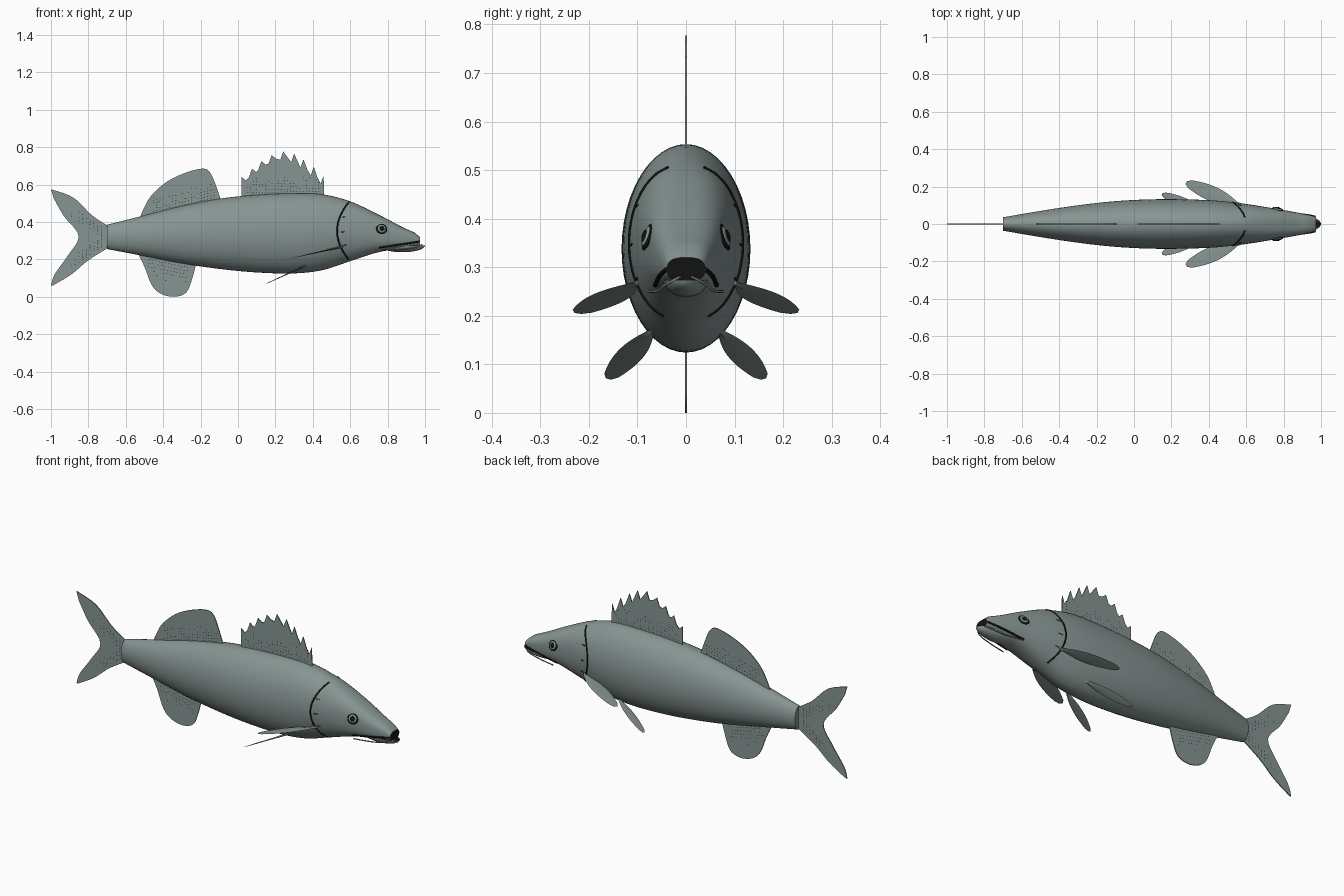
import bpy, bmesh, math, random
from mathutils import Vector

random.seed(4)
if "Cube" in bpy.data.objects:
    bpy.data.objects.remove(bpy.data.objects["Cube"], do_unlink=True)


def material(name, colour):
    mat = bpy.data.materials.new(name)
    mat.use_nodes = True
    mat.diffuse_color = (*colour, 1)
    mat.node_tree.nodes["Principled BSDF"].inputs["Base Color"].default_value = (*colour, 1)
    return mat


SKIN = material("grey green skin", (0.24, 0.30, 0.29))
DARK = material("black marking", (0.006, 0.006, 0.006))


def finish(bm, name, materials, smooth=True):
    bmesh.ops.recalc_face_normals(bm, faces=bm.faces)
    mesh = bpy.data.meshes.new(name)
    bm.to_mesh(mesh)
    bm.free()
    for mat in materials:
        mesh.materials.append(mat)
    obj = bpy.data.objects.new(name, mesh)
    bpy.context.collection.objects.link(obj)
    if smooth:
        bpy.ops.object.select_all(action='DESELECT')
        obj.select_set(True)
        bpy.context.view_layer.objects.active = obj
        bpy.ops.object.shade_smooth_by_angle(angle=math.radians(40))
    return obj


# Body stations: x, top, bottom, half width
STATIONS = [(-0.7, 0.385, 0.255, 0.036), (-0.5, 0.435, 0.217, 0.07), (-0.3, 0.485, 0.178, 0.1),
            (-0.1, 0.524, 0.149, 0.122), (0.1, 0.545, 0.13, 0.132), (0.3, 0.553, 0.125, 0.131),
            (0.45, 0.548, 0.142, 0.124), (0.6, 0.51, 0.19, 0.107), (0.75, 0.44, 0.238, 0.083),
            (0.88, 0.372, 0.258, 0.06), (0.95, 0.34, 0.268, 0.045), (0.972, 0.32, 0.272, 0.039)]


def station(x):
    """Top, bottom and half width at x, by smooth interpolation."""
    last = len(STATIONS) - 1
    i = max(k for k in range(last) if STATIONS[k][0] <= x or k == 0)

    def slope(k, c):
        a, b = STATIONS[max(k - 1, 0)], STATIONS[min(k + 1, last)]
        return (b[c] - a[c]) / (b[0] - a[0])
    a, b = STATIONS[i], STATIONS[i + 1]
    w = b[0] - a[0]
    t = (x - a[0]) / w
    return [a[c] * (1 + 2 * t) * (1 - t) ** 2 + b[c] * t * t * (3 - 2 * t)
            + w * (slope(i, c) * t * (1 - t) ** 2 - slope(i + 1, c) * t * t * (1 - t))
            for c in (1, 2, 3)]


def power(x):
    return 2 + 0.7 * max(0, min(1, (x - 0.55) / 0.25))


def on_skin(x, z, side, lift=0.0):
    """Point on the flank at given x and z."""
    top, bottom, half = station(x)
    f = min(1, abs(z - (top + bottom) / 2) / ((top - bottom) / 2))
    return Vector((x, side * (half * (1 - f ** power(x)) ** (1 / power(x)) + lift), z))


def loft_body():
    bm = bmesh.new()
    rings, steps, sides = [], 60, 48
    for i in range(steps + 1):
        x = STATIONS[0][0] + (STATIONS[-1][0] - STATIONS[0][0]) * i / steps
        top, bottom, half = station(x)
        ring = []
        for k in range(sides):
            c, s = math.cos(math.tau * k / sides), math.sin(math.tau * k / sides)
            e = 2 / power(x)
            ring.append(bm.verts.new((x, math.copysign(abs(c) ** e, c) * half,
                                      (top + bottom) / 2 + math.copysign(abs(s) ** e, s) * (top - bottom) / 2)))
        rings.append(ring)
    for a, b in zip(rings, rings[1:]):
        for k in range(sides):
            bm.faces.new((a[k], a[k - 1], b[k - 1], b[k]))
    bm.faces.new(rings[0])
    bm.faces.new(rings[-1]).material_index = 1  # open mouth
    finish(bm, "body", [SKIN, DARK])


def rounded(points, per=5):
    """Open Catmull-Rom path through the points."""
    pts = [Vector(p) for p in points]
    out = []
    for i in range(len(pts) - 1):
        p, a, b, q = pts[max(i - 1, 0)], pts[i], pts[i + 1], pts[min(i + 2, len(pts) - 1)]
        for k in range(per):
            t = k / per
            out.append(a + 0.5 * t * (b - p + t * (2 * p - 5 * a + 4 * b - q + t * (3 * (a - b) + q - p))))
    return out + [pts[-1]]


def plate(name, outline, thick=0.005):
    """Upright fin in the middle plane from an x, z outline."""
    bm = bmesh.new()
    face = bm.faces.new([bm.verts.new((x, -thick / 2, z)) for x, z in outline])
    new = bmesh.ops.extrude_face_region(bm, geom=[face])["geom"]
    bmesh.ops.translate(bm, vec=(0, thick, 0), verts=[v for v in new if isinstance(v, bmesh.types.BMVert)])
    bmesh.ops.triangulate(bm, faces=[f for f in bm.faces if len(f.verts) > 4])
    return finish(bm, name, [SKIN], smooth=False)


def speckles(name, start, end, root, rise, rays, rows):
    """Small dark flecks in rows along the fin rays, on both faces."""
    bm = bmesh.new()
    start, end, root, rise = (Vector(v) for v in (start, end, root, rise))
    for i in range(rays):
        base = start.lerp(end, (i + 0.5) / rays)
        for j in range(rows):
            if random.random() < j / rows:
                continue
            c = base + root + rise * (j / rows)
            for y in (-0.0031, 0.0031):
                bm.faces.new([bm.verts.new((c.x + dx, y, c.y + dz)) for dx, dz in
                              ((-0.004, 0), (0, -0.002), (0.004, 0), (0, 0.002))])
    finish(bm, name, [DARK], smooth=False)


def tube(name, points, radius, mat):
    curve = bpy.data.curves.new(name, 'CURVE')
    curve.dimensions = '3D'
    curve.bevel_depth, curve.bevel_resolution, curve.use_fill_caps = radius, 2, True
    spline = curve.splines.new('POLY')
    spline.points.add(len(points) - 1)
    for p, co in zip(spline.points, points):
        p.co = (*co, 1)
    curve.materials.append(mat)
    bpy.context.collection.objects.link(bpy.data.objects.new(name, curve))


def paddle(name, root, tip, across, side):
    """Leaf-shaped paired fin, slightly thicker down the middle."""
    bm = bmesh.new()
    flip = Vector((1, side, 1))
    root, tip, across = (Vector(v) * flip for v in (root, tip, across))
    normal = (tip - root).cross(across).normalized() * 0.005
    rows, steps = [], 14
    for i in range(steps + 1):
        t = i / steps
        width = 0.16 + 0.9 * math.sin(math.pi * min(1, t * 0.88) ** 0.9)
        if i == steps:
            width *= 0.5
        mid = root.lerp(tip, t)
        rows.append([bm.verts.new(mid + v) for v in
                     (across * width, normal * (1.1 - t), -across * width, -normal * (1.1 - t))])
    for a, b in zip(rows, rows[1:]):
        for k in range(4):
            bm.faces.new((a[k], a[k - 1], b[k - 1], b[k]))
    bm.faces.new(rows[0])
    bm.faces.new(rows[-1])
    finish(bm, name, [SKIN])


def disc(name, centre, normal, radius, depth, mat):
    bm = bmesh.new()
    bmesh.ops.create_uvsphere(bm, u_segments=24, v_segments=12, radius=1)
    bmesh.ops.scale(bm, vec=(radius, radius, depth), verts=bm.verts)
    bmesh.ops.rotate(bm, matrix=Vector((0, 0, 1)).rotation_difference(normal).to_matrix(), verts=bm.verts)
    bmesh.ops.translate(bm, vec=centre, verts=bm.verts)
    finish(bm, name, [mat])


loft_body()

# Lower jaw: a scoop with a dark inside
bm = bmesh.new()
bmesh.ops.create_uvsphere(bm, u_segments=32, v_segments=16, radius=1)
bmesh.ops.bisect_plane(bm, geom=bm.verts[:] + bm.edges[:] + bm.faces[:], plane_co=(0, 0, 0),
                       plane_no=(0, 0, 1), clear_outer=True)
bmesh.ops.holes_fill(bm, edges=[e for e in bm.edges if e.is_boundary])
for f in bm.faces:
    f.material_index = int(len(f.verts) > 4)
for v in bm.verts:
    v.co = Vector((0.88 + 0.12 * v.co.x, 0.045 * v.co.y, 0.274 + 0.036 * v.co.z))
finish(bm, "lower_jaw", [SKIN, DARK])

# Spiny front dorsal fin
spikes = [(0.02, 0.64), (0.075, 0.685), (0.125, 0.725), (0.18, 0.757), (0.242, 0.777),
          (0.3, 0.765), (0.35, 0.735), (0.405, 0.695), (0.458, 0.65)]
outline = [(0.02, 0.52)]
for a, b in zip(spikes, spikes[1:]):
    outline += [a, (a[0] + 0.022, min(a[1], b[1]) - 0.018), (b[0] - 0.016, b[1] - 0.045)]
plate("spiny_dorsal_fin", outline + [spikes[-1], (0.46, 0.53)])

# Soft fins and tail
plate("rear_dorsal_fin", rounded([(-0.53, 0.41), (-0.5, 0.48), (-0.46, 0.545), (-0.38, 0.615), (-0.28, 0.663),
                                  (-0.19, 0.685), (-0.15, 0.665), (-0.12, 0.6), (-0.085, 0.5)]))
plate("anal_fin", rounded([(-0.54, 0.24), (-0.5, 0.16), (-0.46, 0.06), (-0.41, 0.015), (-0.34, 0.0),
                           (-0.28, 0.02), (-0.25, 0.08), (-0.22, 0.19)]))
plate("tail_fin", rounded([(-0.68, 0.37), (-0.78, 0.435), (-0.88, 0.53), (-1, 0.575)])
      + rounded([(-0.985, 0.525), (-0.93, 0.43), (-0.852, 0.325), (-0.91, 0.22), (-0.98, 0.12), (-1, 0.06)])
      + rounded([(-0.99, 0.06), (-0.89, 0.12), (-0.8, 0.195), (-0.68, 0.27)]))
speckles("spiny_dorsal_flecks", (0.04, 0.545), (0.44, 0.555), (0, 0.01), (0, 0.09), 24, 6)
speckles("rear_dorsal_flecks", (-0.46, 0.445), (-0.12, 0.52), (0, 0.01), (0, 0.09), 20, 6)
speckles("anal_flecks", (-0.48, 0.21), (-0.26, 0.165), (0, -0.01), (-0.02, -0.11), 13, 6)
speckles("tail_upper_flecks", (-0.73, 0.32), (-0.73, 0.38), (0, 0), (-0.18, 0.12), 6, 9)
speckles("tail_lower_flecks", (-0.73, 0.26), (-0.73, 0.32), (0, 0), (-0.18, -0.12), 6, 9)

# Paired parts
for side, label in ((1, "left"), (-1, "right")):
    paddle(label + "_pectoral_fin", (0.56, 0.1, 0.268), (0.28, 0.222, 0.205), (0.02, 0.033, 0.005), side)
    paddle(label + "_pelvic_fin", (0.37, 0.07, 0.17), (0.15, 0.16, 0.07), (0.01, 0.024, 0.007), side)

    # Eye: dark rim, iris and pupil
    normal = Vector((0.22, side, 0.33)).normalized()
    centre = on_skin(0.768, 0.363, side)
    disc(label + "_eye_rim", centre, normal, 0.03, 0.006, DARK)
    disc(label + "_eye_iris", centre + normal * 0.003, normal, 0.022, 0.006, SKIN)
    disc(label + "_eye_pupil", centre + normal * 0.006, normal, 0.014, 0.006, DARK)

    # Gill cover edge with short ticks
    arc = [0.2 + 0.305 * i / 24 for i in range(25)]
    tube(label + "_gill_edge", [on_skin(0.53 + 0.062 * ((z - 0.352) / 0.153) ** 2, z, side) for z in arc],
         0.004, DARK)
    for n, (x, z) in enumerate(((0.555, 0.425), (0.55, 0.345), (0.56, 0.275))):
        tube(f"{label}_gill_tick_{n}", [on_skin(x, z, side), on_skin(x + 0.022, z + 0.003, side)], 0.002, DARK)

    # Mouth slit and whisker
    slit = [on_skin(0.755 + 0.215 * i / 12, 0.263 + 0.032 * i / 12, side) for i in range(13)]
    tube(label + "_mouth_slit", slit, 0.005, DARK)
    whisker = rounded([(0.985, 0.012, 0.28), (0.95, 0.042, 0.264), (0.87, 0.056, 0.252), (0.77, 0.075, 0.25)])
    tube(label + "_whisker", [(p.x, side * p.y, p.z) for p in whisker], 0.003, SKIN)
